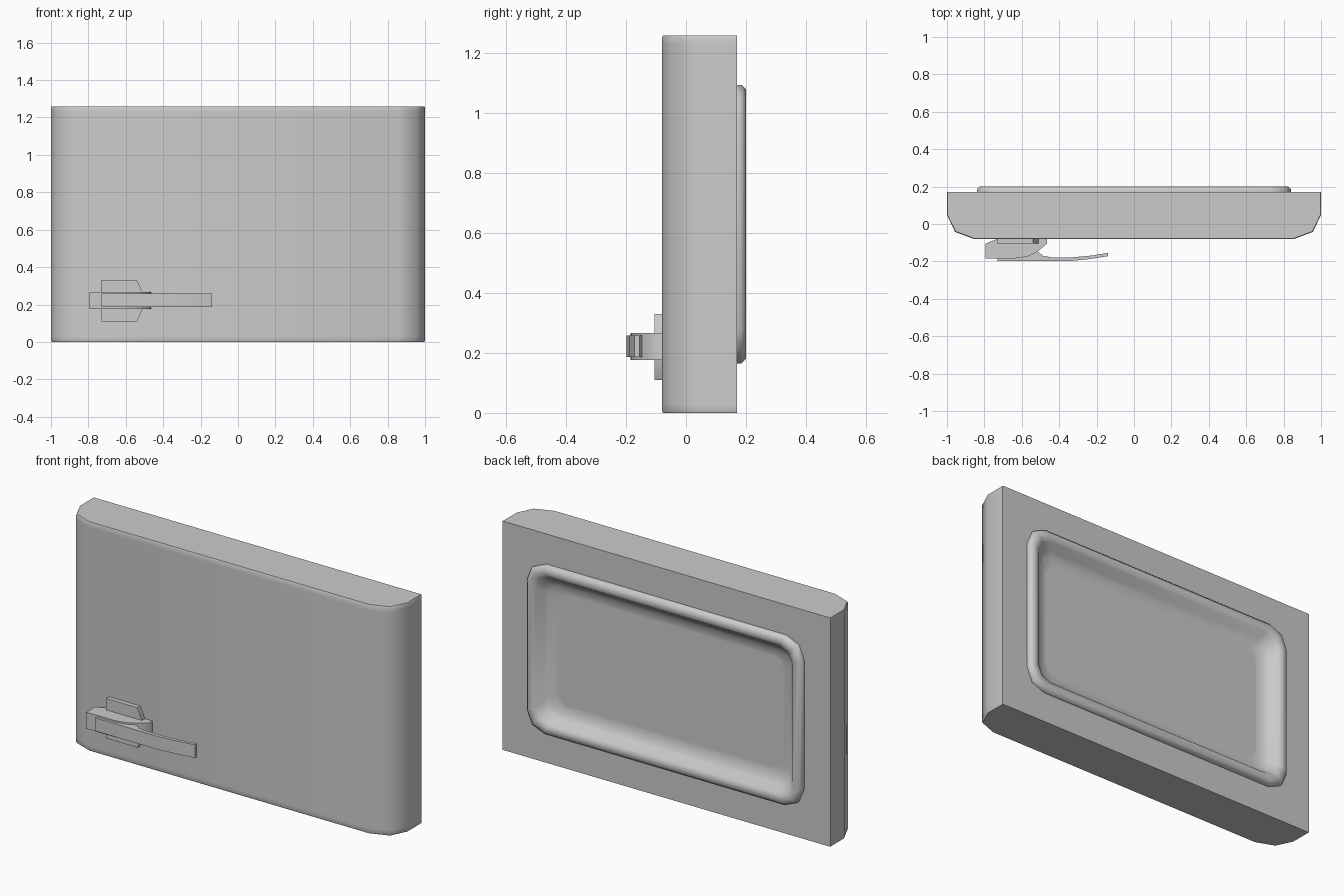
import bpy, bmesh, math

if "Cube" in bpy.data.objects:
    bpy.data.objects.remove(bpy.data.objects["Cube"])

def finish(name, bm, angle=50):
    bmesh.ops.recalc_face_normals(bm, faces=bm.faces[:])
    me = bpy.data.meshes.new(name)
    bm.to_mesh(me)
    bm.free()
    ob = bpy.data.objects.new(name, me)
    bpy.context.collection.objects.link(ob)
    me.shade_smooth()
    me.set_sharp_from_angle(angle=math.radians(angle))
    return ob

def loft(bm, loops, closed=True):
    """Quads between successive vertex loops."""
    n = len(loops[0])
    for a, b in zip(loops, loops[1:]):
        for i in range(n if closed else n - 1):
            j = (i + 1) % n
            bm.faces.new((a[i], a[j], b[j], b[i]))

def prism(name, pts, place, lo, hi, angle=50):
    """Closed extrusion of a 2D profile; place maps (u, v, w) to xyz."""
    bm = bmesh.new()
    loops = [[bm.verts.new(place(u, v, w)) for u, v in pts] for w in (lo, hi)]
    loft(bm, loops)
    for l in loops:
        bm.faces.new(l)
    return finish(name, bm, angle)

def rounded_rect(hx, hz, r, cz, steps=2):
    pts = []
    for k, (sx, sz) in enumerate(((1, 1), (-1, 1), (-1, -1), (1, -1))):
        for i in range(steps + 1):
            a = math.pi / 2 * (k + i / steps)
            pts.append((sx * (hx - r) + r * math.cos(a),
                        cz + sz * (hz - r) + r * math.sin(a)))
    return pts

# Door shell: faceted front corners, open at the back, slightly eased rims
H, BACK = 1.26, 0.17
half = [(1, BACK), (1, 0.05), (0.957, -0.042), (0.856, -0.08)]
outline = half + [(-x, y) for x, y in reversed(half)]
bm = bmesh.new()
rim = [(0, 0.003), (0.008, 0), (0.03, 0)]
levels = rim + [(H - z, e) for z, e in reversed(rim)]
shell = [[bm.verts.new((x * (1 - e), y + (e if y < 0 else 0), z))
          for x, y in outline] for z, e in levels]
loft(bm, shell, closed=False)
bm.faces.new(shell[0])
bm.faces.new(shell[-1])

# Raised seal lip and dished recess on the back: (inset, y, corner radius)
section = [(0, 0.17, 0.11), (0, 0.185, 0.11), (0.015, 0.2, 0.10),
           (0.042, 0.2, 0.085), (0.058, 0.19, 0.08), (0.085, 0.155, 0.075),
           (0.11, 0.138, 0.07), (0.15, 0.13, 0.06), (0.16, 0.13, 0.05)]
rings = [[bm.verts.new((x, y, z)) for x, z in
          rounded_rect(0.84 - d, 0.465 - d, r, 0.63)] for d, y, r in section]
loft(bm, rings)
bm.faces.new(rings[-1])

# Flat back face around the lip
border = [l[0] for l in shell] + [l[-1] for l in reversed(shell)]
edges = []
for loop in (border, rings[0]):
    for i, v in enumerate(loop):
        w = loop[(i + 1) % len(loop)]
        edges.append(bm.edges.get((v, w)) or bm.edges.new((v, w)))
bmesh.ops.triangle_fill(bm, edges=edges, use_beauty=True)
finish("door_panel", bm)

# Latch mounting plate
top = [(-0.73, 0.11), (-0.54, 0.11), (-0.51, 0.045)]
plate = [(x, 0.22 + z) for x, z in top] + [(x, 0.22 - z) for x, z in reversed(top)]
prism("latch_plate", plate, lambda u, v, w: (u, w, v), -0.105, -0.079, 30)

# Latch housing
flat = lambda u, v, w: (u, v, w)
prism("latch_housing", [(-0.795, -0.105), (-0.73, -0.079), (-0.465, -0.079),
                        (-0.465, -0.105), (-0.515, -0.148), (-0.565, -0.172),
                        (-0.62, -0.183), (-0.795, -0.185)], flat, 0.176, 0.267)

# Curved pull lever
prism("latch_lever", [(-0.73, -0.18), (-0.73, -0.198), (-0.34, -0.198),
                      (-0.24, -0.188), (-0.14, -0.172), (-0.14, -0.155),
                      (-0.23, -0.169), (-0.33, -0.178), (-0.44, -0.178),
                      (-0.485, -0.17), (-0.52, -0.143), (-0.60, -0.165)],
      flat, 0.186, 0.258)
